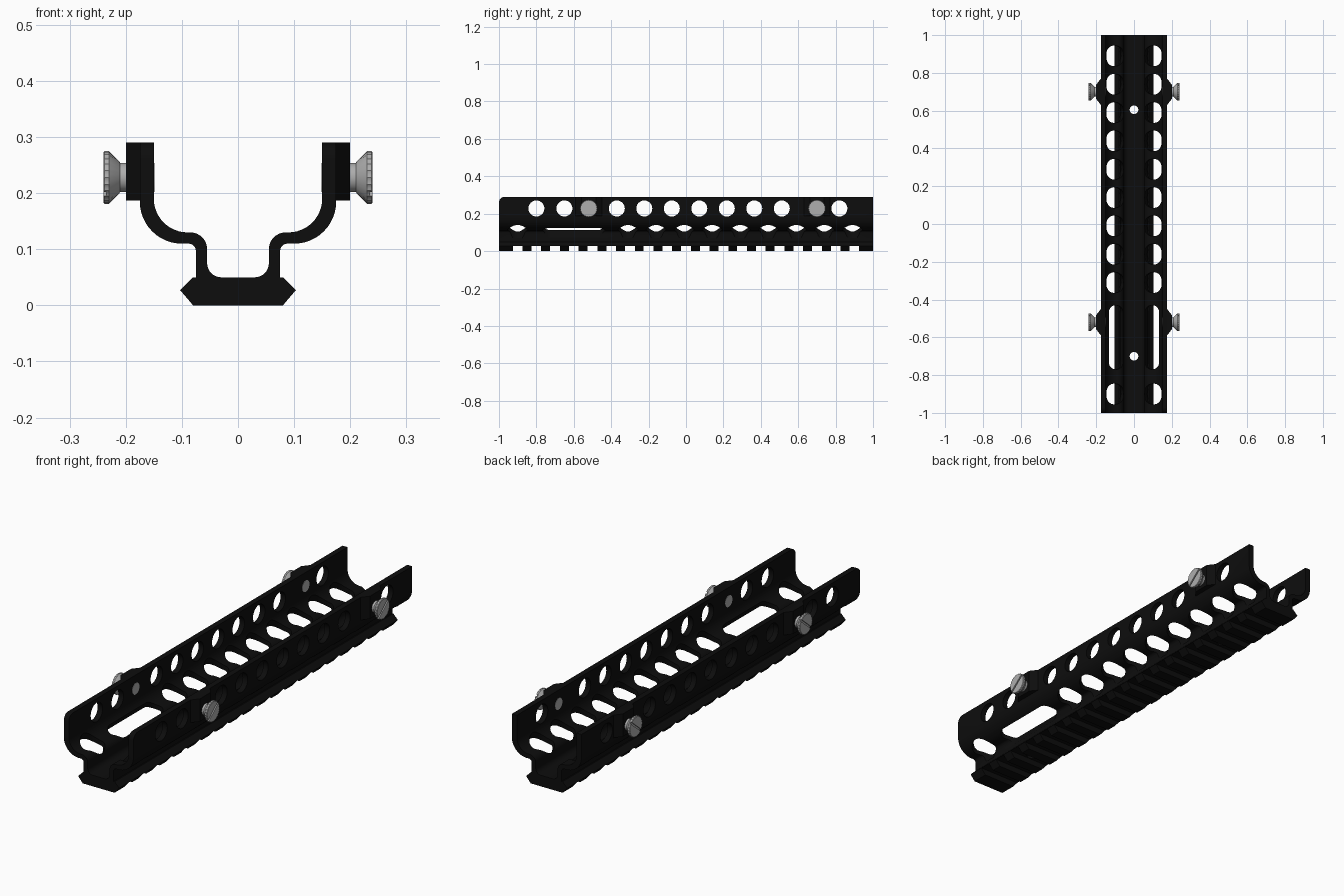
import bpy, bmesh, math
from mathutils import Matrix, Vector

cube = bpy.data.objects.get("Cube")
if cube:
    bpy.data.objects.remove(cube, do_unlink=True)


def material(name, value, roughness):
    mat = bpy.data.materials.new(name)
    mat.use_nodes = True
    colour = (value, value, value, 1)
    mat.diffuse_color = colour
    node = mat.node_tree.nodes["Principled BSDF"]
    node.inputs["Base Color"].default_value = colour
    node.inputs["Roughness"].default_value = roughness
    return mat


black = material("matte black", 0.004, 0.6)
steel = material("light grey steel", 0.42, 0.5)


def arc(cx, cy, r, start, end, steps=8):
    angles = [math.radians(start + (end - start) * i / steps) for i in range(steps + 1)]
    return [(cx + r * math.cos(a), cy + r * math.sin(a)) for a in angles]


def loft(bm, rings):
    """Skin a stack of equal-length point rings and cap both ends."""
    rings = [[bm.verts.new(p) for p in ring] for ring in rings]
    n = len(rings[0])
    faces = [bm.faces.new(rings[0][::-1]), bm.faces.new(rings[-1])]
    for low, high in zip(rings, rings[1:]):
        for i in range(n):
            j = (i + 1) % n
            faces.append(bm.faces.new((low[i], low[j], high[j], high[i])))
    bmesh.ops.recalc_face_normals(bm, faces=faces)


def prism(bm, points, low, high, matrix=Matrix()):
    """Extrude a flat outline along the local z of the matrix."""
    loft(bm, [[matrix @ Vector((x, y, h)) for x, y in points] for h in (low, high)])


def make(name, bm, mat):
    mesh = bpy.data.meshes.new(name)
    bm.to_mesh(mesh)
    bm.free()
    obj = bpy.data.objects.new(name, mesh)
    bpy.context.collection.objects.link(obj)
    mesh.materials.append(mat)
    return obj


def cut(obj, bm):
    cutter = make("cutter", bm, obj.data.materials[0])
    cutter.hide_render = True
    mod = obj.modifiers.new("cut", "BOOLEAN")
    mod.operation = "DIFFERENCE"
    mod.solver = "EXACT"
    mod.object = cutter
    graph = bpy.context.evaluated_depsgraph_get()
    mesh = bpy.data.meshes.new_from_object(obj.evaluated_get(graph))
    obj.modifiers.clear()
    obj.data = mesh
    bpy.data.objects.remove(cutter, do_unlink=True)


def smooth(obj):
    bpy.ops.object.select_all(action="DESELECT")
    obj.select_set(True)
    bpy.context.view_layer.objects.active = obj
    bpy.ops.object.shade_smooth_by_angle(angle=math.radians(32))


# Local axes: extrude along y, or along x
ALONG_Y = Matrix(((1, 0, 0, 0), (0, 0, 1, 0), (0, 1, 0, 0), (0, 0, 0, 1)))
ALONG_X = Matrix(((0, 0, 1, 0), (1, 0, 0, 0), (0, 1, 0, 0), (0, 0, 0, 1)))

# Handguard: mirrored channel section with the accessory rail beneath
half = arc(0.03, 0.075, 0.025, -90, 0)
half += arc(0.085, 0.1, 0.03, 180, 90)
half += arc(0.09, 0.19, 0.06, -90, 0, 12)
half += [(0.15, 0.29), (0.175, 0.29)]
half += arc(0.1, 0.185, 0.075, 0, -90, 12)
half += arc(0.088, 0.097, 0.013, 90, 180, 5)
half += [(0.075, 0.05), (0.08, 0.05), (0.103, 0.027), (0.08, 0)]
section = half + [(-x, z) for x, z in reversed(half)]
bm = bmesh.new()
prism(bm, section, -1, 1, ALONG_Y)
handguard = make("handguard", bm, black)

# Rail notches
bm = bmesh.new()
for i in range(19):
    y = -0.9 + 0.1 * i
    prism(bm, [(y - 0.026, -0.02), (y + 0.026, -0.02), (y + 0.026, 0.027), (y - 0.026, 0.027)],
          -0.15, 0.15, ALONG_X)
cut(handguard, bm)

# Round side holes, sloped lower vents, long slots, floor holes, rounded front corners
bm = bmesh.new()
SCREW_Y = (-0.52, 0.7)
HOLE_Y = [-0.8, -0.65] + [-0.37 + 0.147 * i for i in range(7)] + [0.82]
VENT_Y = [-0.9] + [-0.31 + 0.15 * i for i in range(9)]
for side in (1, -1):
    for y in HOLE_Y:
        prism(bm, arc(y, 0.228, 0.043, 0, 345, 23), side * 0.13, side * 0.19, ALONG_X)
    tilt = Matrix.Rotation(math.radians(-22 * side), 4, "Y")
    for y in VENT_Y:
        prism(bm, arc(0, 0, 0.055, 0, 348, 29), -0.055, 0.06,
              Matrix.Translation((side * 0.1, y, 0.14)) @ tilt)
    slot = arc(0, 0.128, 0.042, 0, 180, 12) + arc(0, -0.128, 0.042, 180, 360, 12)
    prism(bm, slot, -0.055, 0.06, Matrix.Translation((side * 0.092, -0.6, 0.14)) @ tilt)
    corner = arc(-0.97, 0.26, 0.03, 90, 180) + [(-1.02, 0.26), (-1.02, 0.31), (-0.97, 0.31)]
    prism(bm, corner, side * 0.12, side * 0.2, ALONG_X)
for y in (-0.7, 0.605):
    prism(bm, arc(0, y, 0.023, 0, 345, 23), -0.03, 0.08)
cut(handguard, bm)
smooth(handguard)

for side, label in ((1, "left"), (-1, "right")):
    for y, end in zip(SCREW_Y, ("front", "rear")):
        # Tapered screw boss on the outside of the wall
        bm = bmesh.new()
        outline = [(side * 0.17, y - 0.075), (side * 0.175, y - 0.07), (side * 0.2, y - 0.038),
                   (side * 0.2, y + 0.038), (side * 0.175, y + 0.07), (side * 0.17, y + 0.075)]
        prism(bm, outline, 0.187, 0.29)
        make(f"{label}_{end}_boss", bm, black)

        # Thumb screw with flared, finely toothed head
        bm = bmesh.new()
        rings = []
        for x, r, tooth in ((0.149, 0.026, 0), (0.21, 0.026, 0), (0.212, 0.029, 0),
                            (0.228, 0.045, 0.002), (0.23, 0.047, 0.002),
                            (0.238, 0.047, 0.002), (0.24, 0.045, 0.002)):
            rings.append([(side * x,
                           y + (r - tooth * (i % 2)) * math.cos(i * math.pi / 24),
                           0.228 + (r - tooth * (i % 2)) * math.sin(i * math.pi / 24))
                          for i in range(48)])
        loft(bm, rings)
        screw = make(f"{label}_{end}_thumb_screw", bm, steel)

        # Driver slot across the head
        bm = bmesh.new()
        turn = Matrix.Translation((0, y, 0.228)) @ Matrix.Rotation(math.radians(40), 4, "X")
        prism(bm, [(-0.06, -0.004), (0.06, -0.004), (0.06, 0.004), (-0.06, 0.004)],
              side * 0.234, side * 0.26, turn @ ALONG_X)
        cut(screw, bm)
        smooth(screw)
